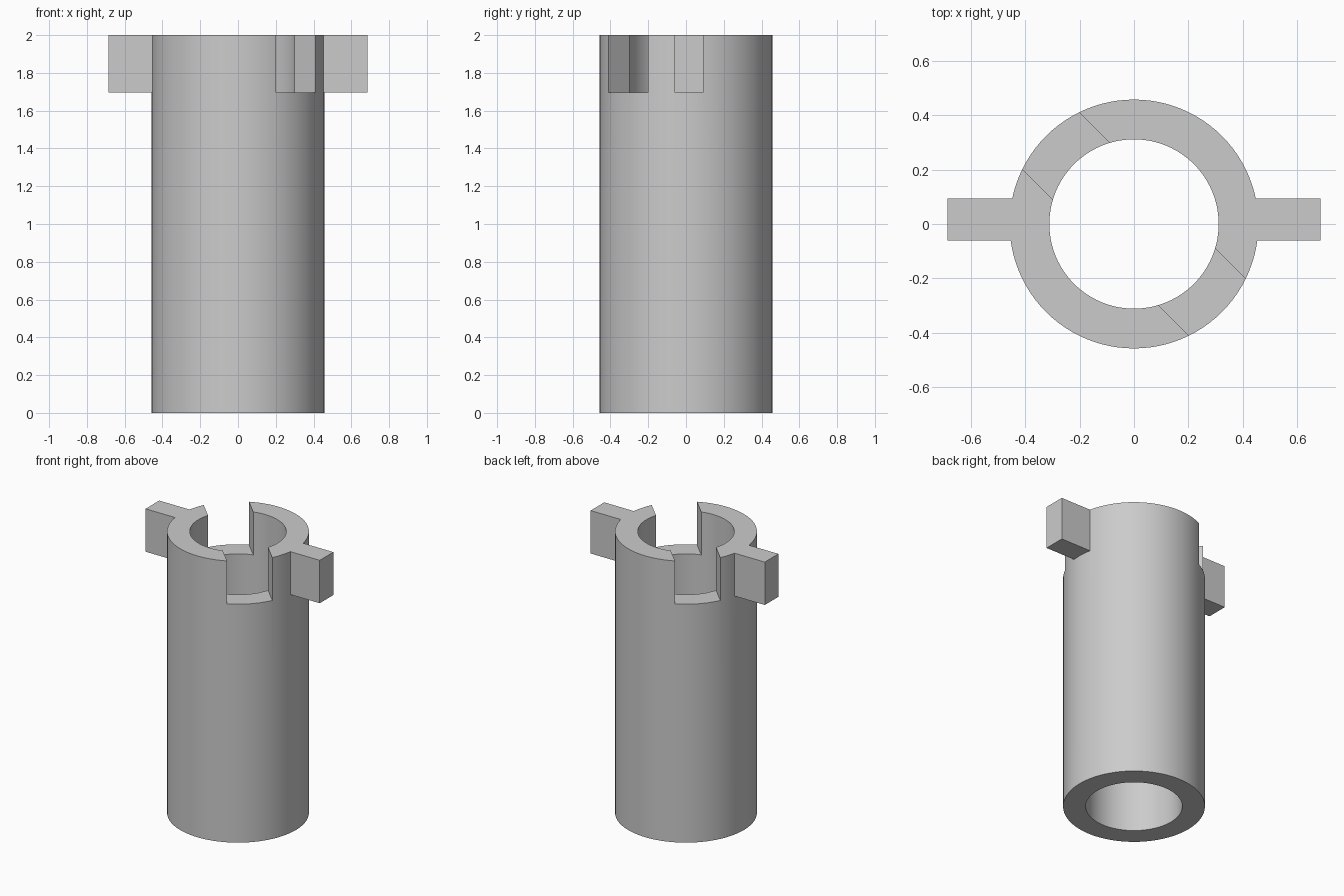
import bpy
import bmesh
import math
from mathutils import Matrix, Vector

OUTER, INNER, HEIGHT = 0.457, 0.311, 2.0
LEDGE = 1.695      # underside of the lugs and floor of the slot
SIDES = 96

default = bpy.data.objects.get("Cube")
if default:
    bpy.data.objects.remove(default, do_unlink=True)

grey = bpy.data.materials.new("plain grey")
grey.use_nodes = True
colour = (0.6, 0.6, 0.6, 1.0)
grey.diffuse_color = colour
grey.node_tree.nodes["Principled BSDF"].inputs["Base Color"].default_value = colour


def finish(name, bm):
    mesh = bpy.data.meshes.new(name)
    bm.to_mesh(mesh)
    bm.free()
    mesh.materials.append(grey)
    obj = bpy.data.objects.new(name, mesh)
    bpy.context.collection.objects.link(obj)
    return obj


def cylinder(name, radius, z0, z1):
    bm = bmesh.new()
    bmesh.ops.create_cone(bm, cap_ends=True, segments=SIDES, radius1=radius,
                          radius2=radius, depth=z1 - z0,
                          matrix=Matrix.Translation((0, 0, (z0 + z1) / 2)))
    return finish(name, bm)


def box(name, low, high, turn=0.0):
    low, high = Vector(low), Vector(high)
    place = (Matrix.Rotation(turn, 4, "Z") @ Matrix.Translation((low + high) / 2)
             @ Matrix.Diagonal((*(high - low), 1)))
    bm = bmesh.new()
    bmesh.ops.create_cube(bm, size=1, matrix=place)
    return finish(name, bm)


def combine(target, tool, operation):
    mod = target.modifiers.new(operation.title(), "BOOLEAN")
    mod.object, mod.operation, mod.solver = tool, operation, "EXACT"
    bpy.context.view_layer.objects.active = target
    bpy.ops.object.modifier_apply(modifier=mod.name)
    bpy.data.objects.remove(tool, do_unlink=True)


# Sleeve body with a bar across it that becomes the two side lugs
sleeve = cylinder("slotted_sleeve", OUTER, 0, HEIGHT)
combine(sleeve, box("lug_bar", (-0.685, -0.06, LEDGE), (0.685, 0.093, HEIGHT)), "UNION")

# Bore right through
combine(sleeve, cylinder("bore", INNER, -0.1, HEIGHT + 0.1), "DIFFERENCE")

# Diagonal slot across the top rim
combine(sleeve, box("slot", (-1, -0.148, LEDGE), (1, 0.148, HEIGHT + 0.1),
                    -math.pi / 4), "DIFFERENCE")

# Smooth round walls, sharp rims
bpy.ops.object.select_all(action="DESELECT")
sleeve.select_set(True)
bpy.context.view_layer.objects.active = sleeve
bpy.ops.object.shade_smooth_by_angle(angle=math.radians(30))
